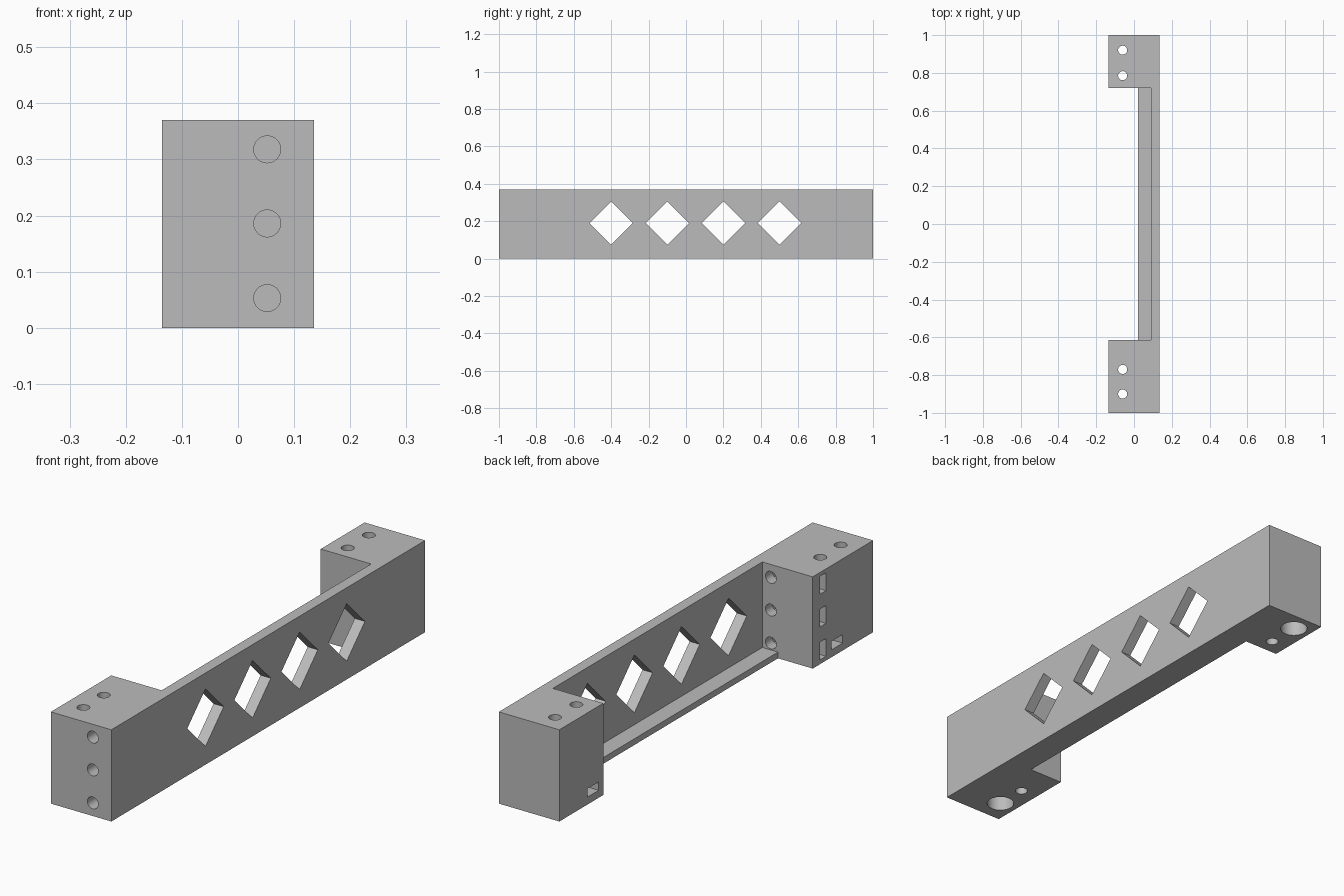
import bpy, bmesh
from math import pi
from mathutils import Matrix, Vector

cube = bpy.data.objects.get("Cube")
if cube:
    bpy.data.objects.remove(cube, do_unlink=True)

gray = bpy.data.materials.new("plain gray")
gray.use_nodes = True
colour = (0.5, 0.5, 0.5, 1)
gray.diffuse_color = colour
gray.node_tree.nodes["Principled BSDF"].inputs["Base Color"].default_value = colour

W, H = 0.135, 0.37                # half width, height
FRONT, BACK = -0.615, 0.72        # inner faces of the end blocks
LEDGE_X, WALL_X, LEDGE_Z = 0.02, 0.09, 0.025
BOLT_X, SCREW_X = 0.052, -0.06


def make(name, bm):
    bmesh.ops.recalc_face_normals(bm, faces=bm.faces)
    mesh = bpy.data.meshes.new(name)
    bm.to_mesh(mesh)
    bm.free()
    mesh.materials.append(gray)
    ob = bpy.data.objects.new(name, mesh)
    bpy.context.collection.objects.link(ob)
    return ob


def box(name, lo, hi):
    lo, hi = Vector(lo), Vector(hi)
    bm = bmesh.new()
    place = Matrix.Translation((lo + hi) / 2) @ Matrix.Diagonal((*(hi - lo), 1))
    bmesh.ops.create_cube(bm, size=1, matrix=place)
    return make(name, bm)


def rod(name, centre, radius, length, axis="Z", sides=32):
    turn = {"X": Matrix.Rotation(pi / 2, 4, "Y"),
            "Y": Matrix.Rotation(pi / 2, 4, "X"), "Z": Matrix()}[axis]
    bm = bmesh.new()
    bmesh.ops.create_cone(bm, cap_ends=True, segments=sides, radius1=radius,
                          radius2=radius, depth=length,
                          matrix=Matrix.Translation(centre) @ turn)
    return make(name, bm)


def prism_along_y(name, profile, y0, y1):
    bm = bmesh.new()
    face = bm.faces.new([bm.verts.new((x, y0, z)) for x, z in profile])
    side = bmesh.ops.extrude_face_region(bm, geom=[face])["geom"]
    bmesh.ops.translate(bm, vec=(0, y1 - y0, 0),
                        verts=[v for v in side if isinstance(v, bmesh.types.BMVert)])
    return make(name, bm)


def cut(target, cutter):
    cutter.hide_render = True
    mod = target.modifiers.new("cut", "BOOLEAN")
    mod.operation, mod.solver, mod.object = "DIFFERENCE", "EXACT", cutter
    bpy.context.view_layer.objects.active = target
    bpy.ops.object.modifier_apply(modifier=mod.name)
    bpy.data.objects.remove(cutter, do_unlink=True)


# Solid bar, hollowed by a stepped recess that leaves the wall and low ledge
bar = box("bracket_bar", (-W, -1, 0), (W, 1, H))
step = [(-0.3, -0.1), (LEDGE_X, -0.1), (LEDGE_X, LEDGE_Z),
        (WALL_X, LEDGE_Z), (WALL_X, 0.6), (-0.3, 0.6)]
cut(bar, prism_along_y("recess", step, FRONT, BACK))

# Diamond windows in the wall
for y in (-0.4, -0.1, 0.2, 0.5):
    cut(bar, rod("diamond_window", (0.12, y, 0.19), 0.116, 0.12, "X", 4))

# Bolt holes through the front block, each with a nut slot from the side
for z in (0.053, 0.186, 0.318):
    cut(bar, rod("bolt_hole", (BOLT_X, -0.8, z), 0.024, 0.6, "Y"))
    cut(bar, box("nut_slot", (-0.3, -0.70, z - 0.036), (0.088, -0.66, z + 0.036)))

# Upright screw holes: the inner has a nut slot, the outer a wide counterbore
for inner, outer in ((-0.77, -0.9), (0.785, 0.92)):
    for y in (inner, outer):
        cut(bar, rod("screw_hole", (SCREW_X, y, 0.2), 0.024, 0.6))
    cut(bar, box("low_nut_slot", (-0.3, inner - 0.036, 0.03),
                 (SCREW_X + 0.036, inner + 0.036, 0.064)))
    cut(bar, rod("counterbore", (SCREW_X, outer, 0.05), 0.053, 0.3))

# Round hole walls smooth, everything else crisp
bpy.ops.object.select_all(action="DESELECT")
bar.select_set(True)
bpy.context.view_layer.objects.active = bar
bpy.ops.object.shade_smooth_by_angle(angle=pi / 6)
